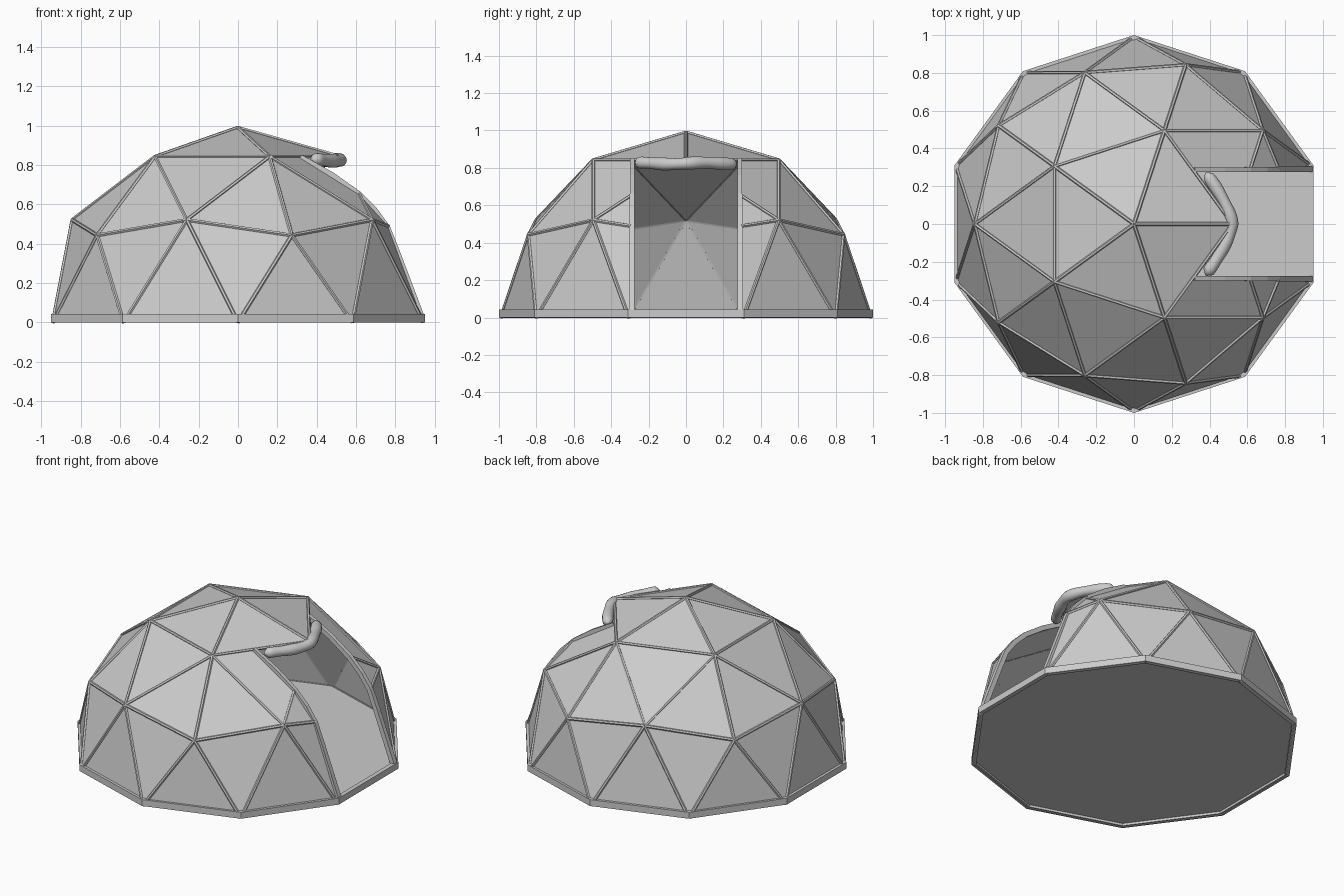
import bpy, bmesh, math
from mathutils import Vector

if "Cube" in bpy.data.objects:
    bpy.data.objects.remove(bpy.data.objects["Cube"])

DOOR = 0.295   # half width of the doorway


def finish(name, bm, smooth=False):
    bmesh.ops.recalc_face_normals(bm, faces=bm.faces[:])
    me = bpy.data.meshes.new(name)
    bm.to_mesh(me)
    bm.free()
    ob = bpy.data.objects.new(name, me)
    bpy.context.collection.objects.link(ob)
    if smooth:
        for p in me.polygons:
            p.use_smooth = True
    return ob


def loft(bm, rings):
    """Skin a list of closed point rings and cap both ends."""
    vs = [[bm.verts.new(p) for p in r] for r in rings]
    n = len(vs[0])
    for a, b in zip(vs, vs[1:]):
        for i in range(n):
            bm.faces.new((a[i], a[(i + 1) % n], b[(i + 1) % n], b[i]))
    bm.faces.new(vs[0])
    bm.faces.new(vs[-1])


def tube_rings(path, radii, sides):
    rings = []
    for i, p in enumerate(path):
        t = (path[min(i + 1, len(path) - 1)] - path[max(i - 1, 0)]).normalized()
        ref = Vector((0, 0, 1)) if abs(t.z) < 0.95 else Vector((1, 0, 0))
        u = t.cross(ref).normalized()
        v = t.cross(u)
        rings.append([p + radii[i] * (u * math.cos(a) + v * math.sin(a))
                      for a in (2 * math.pi * k / sides for k in range(sides))])
    return rings


def ring(r, z, count, start):
    return [Vector((r * math.cos(a), r * math.sin(a), z)) for a in
            (math.radians(start + 360 * k / count) for k in range(count))]


# geodesic half sphere
R = 0.99
pts = [Vector((0, 0, 1))] + ring(0.526, 0.851, 5, 0) + ring(0.894, 0.447, 5, 0) \
    + ring(0.851, 0.526, 5, 36) + ring(1, 0, 10, 18)
bm = bmesh.new()
for p in pts:
    bm.verts.new(p * R)
bmesh.ops.convex_hull(bm, input=bm.verts[:])
bmesh.ops.delete(bm, geom=[f for f in bm.faces if max(v.co.z for v in f.verts) < 0.01],
                 context='FACES')
bmesh.ops.delete(bm, geom=[e for e in bm.edges if not e.link_faces], context='EDGES')


# doorway cut below the top cap
def doorside(f):
    c = f.calc_center_median()
    return c.x > 0.4 and c.z < 0.85 and min(abs(v.co.y) for v in f.verts) < 0.32


for s in (-1, 1):
    fs = [f for f in bm.faces if doorside(f)]
    geom = fs + list({e for f in fs for e in f.edges}) + list({v for f in fs for v in f.verts})
    bmesh.ops.bisect_plane(bm, geom=geom, plane_co=(0, s * DOOR, 0), plane_no=(0, 1, 0), dist=1e-5)
gone = []
for f in bm.faces:
    c = f.calc_center_median()
    if c.x > 0.4 and c.z < 0.85 and all(abs(v.co.y) < DOOR + 1e-3 for v in f.verts):
        gone.append(f)
bmesh.ops.delete(bm, geom=gone, context='FACES')

# struts on every remaining edge
sb = bmesh.new()
for e in bm.edges:
    a, b = (v.co.copy() for v in e.verts)
    on_jamb = abs(abs(a.y) - DOOR) < 1e-3 and abs(a.y - b.y) < 1e-3 and a.x > 0.3
    if max(a.z, b.z) < 0.01 or on_jamb or (a - b).length < 0.05:
        continue
    loft(sb, tube_rings([a, b], [0.01, 0.01], 6))
finish("struts", sb)

panels = finish("dome_panels", bm)
mod = panels.modifiers.new("thickness", 'SOLIDIFY')
mod.thickness = 0.008

# door jambs following the dome outline
prof = [(.32, .845), (.48, .755), (.615, .66), (.70, .575), (.765, .485), (.815, .36), (.94, .03)]
prof = [Vector((x, 0, z)) for x, z in prof]
jb = bmesh.new()
for s in (-1, 1):
    rings = []
    for i, p in enumerate(prof):
        t = (prof[min(i + 1, len(prof) - 1)] - prof[max(i - 1, 0)]).normalized()
        n = Vector((-t.z, 0, t.x))
        if n.x < 0:
            n = -n
        o, q = p + n * 0.008, p - n * 0.022
        y0, y1 = s * 0.275, s * (0.298 + 0.008 * i / 6)
        rings.append([(o.x, y0, o.z), (o.x, y1, o.z), (q.x, y1, q.z), (q.x, y0, q.z)])
    loft(jb, rings)
finish("door_jambs", jb)

# rolled up door flap
path, rad = [], []
N = 28
for i in range(N + 1):
    t = -1 + 2 * i / N
    path.append(Vector((0.52 - 0.14 * abs(t) ** 1.4, 0.272 * t,
                        0.824 + 0.004 * math.sin(5 * t))))
    end = math.sqrt(max(0.02, 1 - max(0, (abs(t) - 0.88) / 0.12) ** 2))
    rad.append((0.033 + 0.002 * math.sin(11 * t)) * end)
rb = bmesh.new()
loft(rb, tube_rings(path, rad, 14))
finish("rolled_flap", rb, True)

# ten sided base rim and floor
bb = bmesh.new()
loops = [[bb.verts.new(p) for p in ring(r, z, 10, 18)]
         for r, z in ((1, 0), (1, 0.042), (0.97, 0.042), (0.97, 0))]
for k in range(4):
    a, b = loops[k], loops[(k + 1) % 4]
    for i in range(10):
        j = (i + 1) % 10
        bb.faces.new((a[i], a[j], b[j], b[i]))
finish("base_rim", bb)
fb = bmesh.new()
loft(fb, [ring(0.975, 0.015, 10, 18), ring(0.975, 0.038, 10, 18)])
finish("floor", fb)
